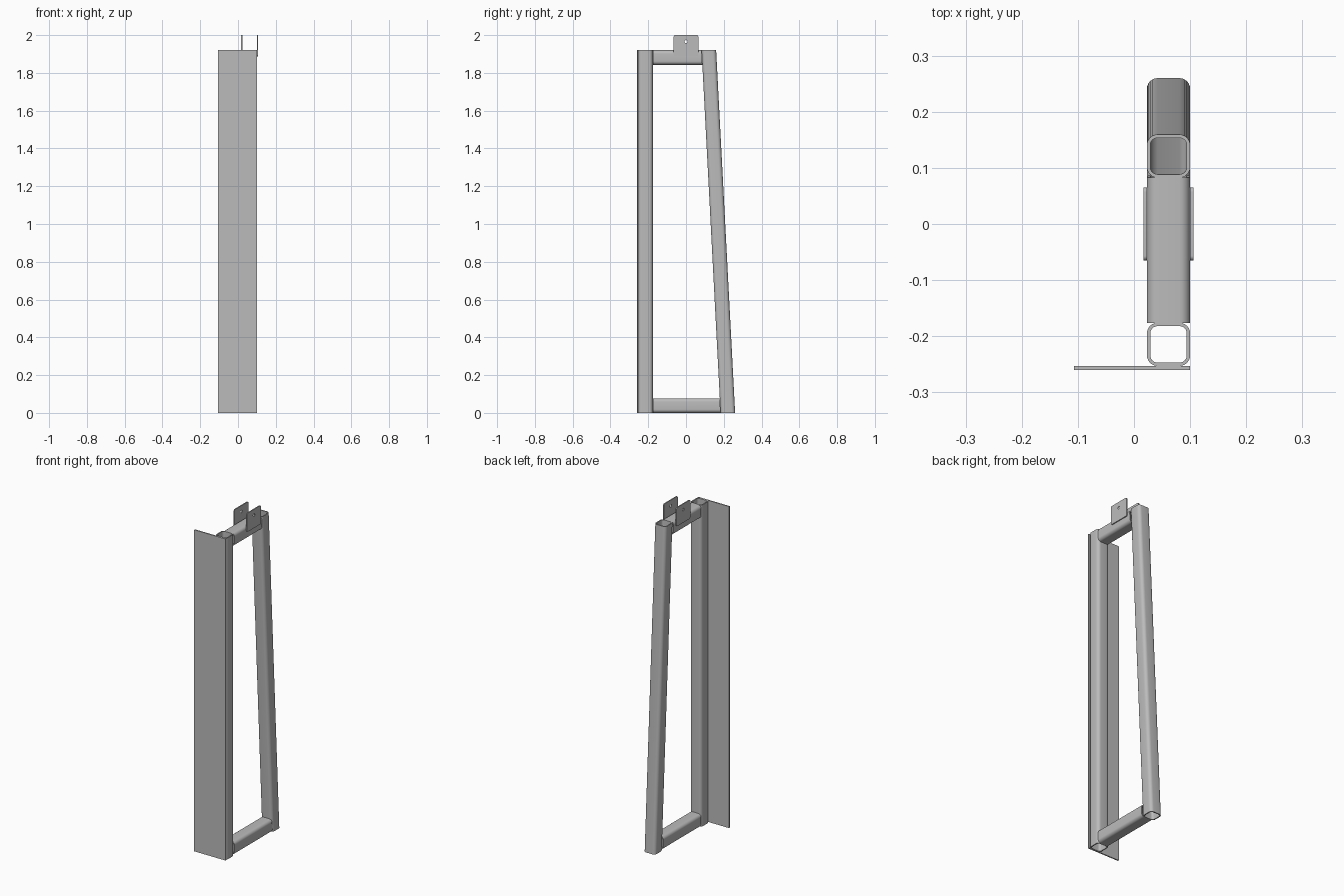
import bpy
import bmesh
from math import sin, cos, pi, radians

if "Cube" in bpy.data.objects:
    bpy.data.objects.remove(bpy.data.objects["Cube"], do_unlink=True)

steel = bpy.data.materials.new("steel grey")
steel.use_nodes = True
GREY = (0.5, 0.5, 0.5, 1)
steel.diffuse_color = GREY
steel.node_tree.nodes["Principled BSDF"].inputs["Base Color"].default_value = GREY

HEIGHT = 1.92            # top of the frame
SIZE = 0.077             # outer width of the square tube
HALF = SIZE / 2
WALL = 0.006
RADIUS = 0.019
TUBE_X = 0.0615          # centre line of the tube frame
FRONT_Y = -0.253 + HALF  # centre of the upright post
LEAN_TOP, LEAN_FOOT = 0.121, 0.2215


def lean_y(z):
    """Centre of the leaning post at height z."""
    return LEAN_FOOT + (LEAN_TOP - LEAN_FOOT) * z / HEIGHT


def rounded_rect(half_w, half_h, r, steps=6):
    """Loop of points round a rectangle with rounded corners."""
    points = []
    for k, (sx, sy) in enumerate(((1, 1), (-1, 1), (-1, -1), (1, -1))):
        for i in range(steps + 1):
            a = (k + i / steps) * pi / 2
            points.append((sx * (half_w - r) + r * cos(a),
                           sy * (half_h - r) + r * sin(a)))
    return points


def finish(name, bm):
    bmesh.ops.recalc_face_normals(bm, faces=bm.faces)
    mesh = bpy.data.meshes.new(name)
    bm.to_mesh(mesh)
    bm.free()
    mesh.materials.append(steel)
    mesh.shade_smooth()
    mesh.set_sharp_from_angle(angle=radians(30))
    obj = bpy.data.objects.new(name, mesh)
    bpy.context.collection.objects.link(obj)
    return obj


def hollow(name, outer, inner, start, end):
    """Prism with a through hole; start and end place the section in space."""
    bm = bmesh.new()
    loops = [[bm.verts.new(place(u, v)) for u, v in loop]
             for loop, place in ((outer, start), (outer, end), (inner, end), (inner, start))]
    n = len(outer)
    for a, b in zip(loops, loops[1:] + loops[:1]):
        for i in range(n):
            j = (i + 1) % n
            bm.faces.new((a[i], a[j], b[j], b[i]))
    return finish(name, bm)


tube_outer = rounded_rect(HALF, HALF, RADIUS)
tube_inner = rounded_rect(HALF - WALL, HALF - WALL, RADIUS - WALL)

# Upright and leaning posts, both cut level at the ends
hollow("front_post", tube_outer, tube_inner,
       lambda u, v: (TUBE_X + u, FRONT_Y + v, 0),
       lambda u, v: (TUBE_X + u, FRONT_Y + v, HEIGHT))
hollow("leaning_rear_post", tube_outer, tube_inner,
       lambda u, v: (TUBE_X + u, LEAN_FOOT + v, 0),
       lambda u, v: (TUBE_X + u, LEAN_TOP + v, HEIGHT))

# Cross bars, with the rear end cut to the slope of the leaning post
for name, z in (("bottom_bar", HALF), ("top_bar", HEIGHT - HALF)):
    hollow(name, tube_outer, tube_inner,
           lambda u, v: (TUBE_X + u, FRONT_Y + HALF, z + v),
           lambda u, v: (TUBE_X + u, lean_y(z + v) - HALF, z + v))

# Drilled bracket plates on both sides of the top bar
PLATE_W, PLATE_LOW, PLATE_TOP = 0.065, 1.888, 2.0
mid = (PLATE_LOW + PLATE_TOP) / 2
plate_outer = rounded_rect(PLATE_W, (PLATE_TOP - PLATE_LOW) / 2, 0.008)
hole = [(u, v + 1.965 - mid) for u, v in rounded_rect(0.008, 0.008, 0.0075)]
for name, side in (("left_bracket", 1), ("right_bracket", -1)):
    near = TUBE_X + side * HALF
    far = near + side * WALL
    hollow(name, plate_outer, hole,
           lambda u, v: (near, u, mid + v),
           lambda u, v: (far, u, mid + v))

# Tall flat plate across the front
bm = bmesh.new()
bmesh.ops.create_cube(bm, size=1)
bmesh.ops.scale(bm, vec=(0.207, 0.007, HEIGHT), verts=bm.verts)
bmesh.ops.translate(bm, vec=(-0.0035, -0.2565, HEIGHT / 2), verts=bm.verts)
finish("front_plate", bm)
